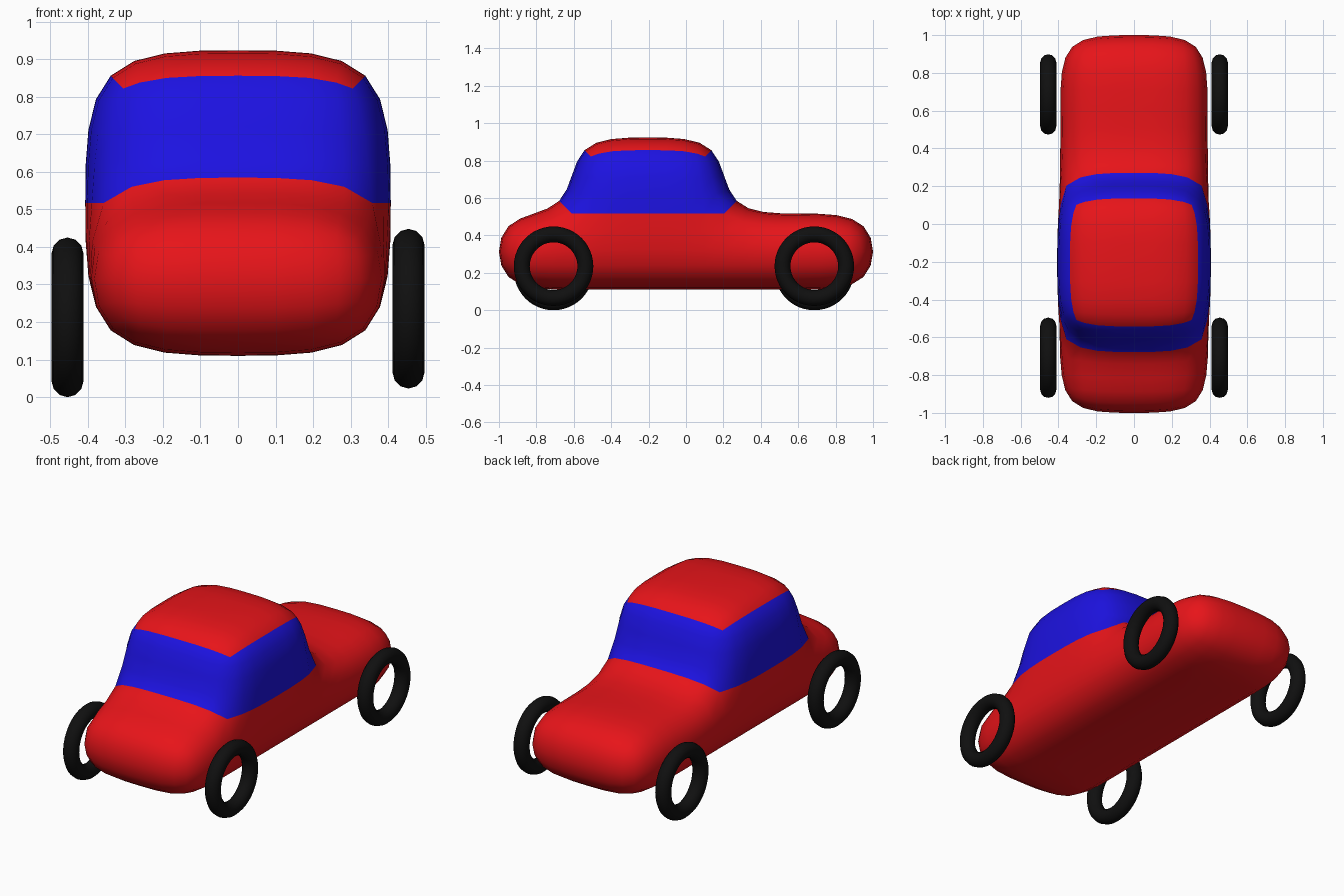
import bpy, bmesh
from math import pi
from mathutils import Vector

if "Cube" in bpy.data.objects:
    bpy.data.objects.remove(bpy.data.objects["Cube"])

U = 0.4068        # size of one cage block
BOTTOM = 0.11     # underside height


def material(name, rgb):
    m = bpy.data.materials.new(name)
    m.diffuse_color = (*rgb, 1)
    m.use_nodes = True
    m.node_tree.nodes["Principled BSDF"].inputs["Base Color"].default_value = m.diffuse_color
    return m


red = material("red_paint", (0.8, 0.007, 0.01))
blue = material("blue_glass", (0.012, 0.006, 0.75))
black = material("black_rubber", (0.005, 0.005, 0.005))

# Body cage: blocks 2 wide, 5 long, 1 high, with a 2-long cabin on top
blocks = {(x, y, 0) for x in range(2) for y in range(5)}
blocks |= {(x, y, 1) for x in range(2) for y in (1, 2)}

bm = bmesh.new()
verts = {}


def corner(p):
    if p not in verts:
        verts[p] = bm.verts.new(((p[0] - 1) * U, (p[1] - 2.5) * U, BOTTOM + p[2] * U))
    return verts[p]


for block in sorted(blocks):
    for axis in range(3):
        for side in (0, 1):
            neighbour = list(block)
            neighbour[axis] += 2 * side - 1
            if tuple(neighbour) in blocks:
                continue
            b, c = (axis + 1) % 3, (axis + 2) % 3
            ring = []
            for i, j in ((0, 0), (1, 0), (1, 1), (0, 1)):
                p = list(block)
                p[axis] += side
                p[b] += i
                p[c] += j
                ring.append(corner(tuple(p)))
            face = bm.faces.new(ring if side else ring[::-1])
            face.smooth = True
            # Windows wrap around the sides of the cabin
            face.material_index = int(block[2] == 1 and axis != 2)

mesh = bpy.data.meshes.new("car_body")
bm.to_mesh(mesh)
bm.free()
mesh.materials.append(red)
mesh.materials.append(blue)
body = bpy.data.objects.new("car_body", mesh)
bpy.context.collection.objects.link(body)
sub = body.modifiers.new("rounding", 'SUBSURF')
sub.levels = sub.render_levels = 2

# Wheels: plain ring tyres, the left pair sitting slightly lower
for side, x, z in (("left", -0.454, 0.2125), ("right", 0.454, 0.2355)):
    for end, y in (("front", -0.708), ("rear", 0.686)):
        bpy.ops.mesh.primitive_torus_add(
            major_radius=0.17, minor_radius=0.0425, major_segments=48,
            minor_segments=12, location=(x, y, z), rotation=(0, pi / 2, 0))
        wheel = bpy.context.object
        wheel.name = f"{end}_{side}_wheel"
        wheel.data.materials.append(black)
        bpy.ops.object.shade_smooth()
